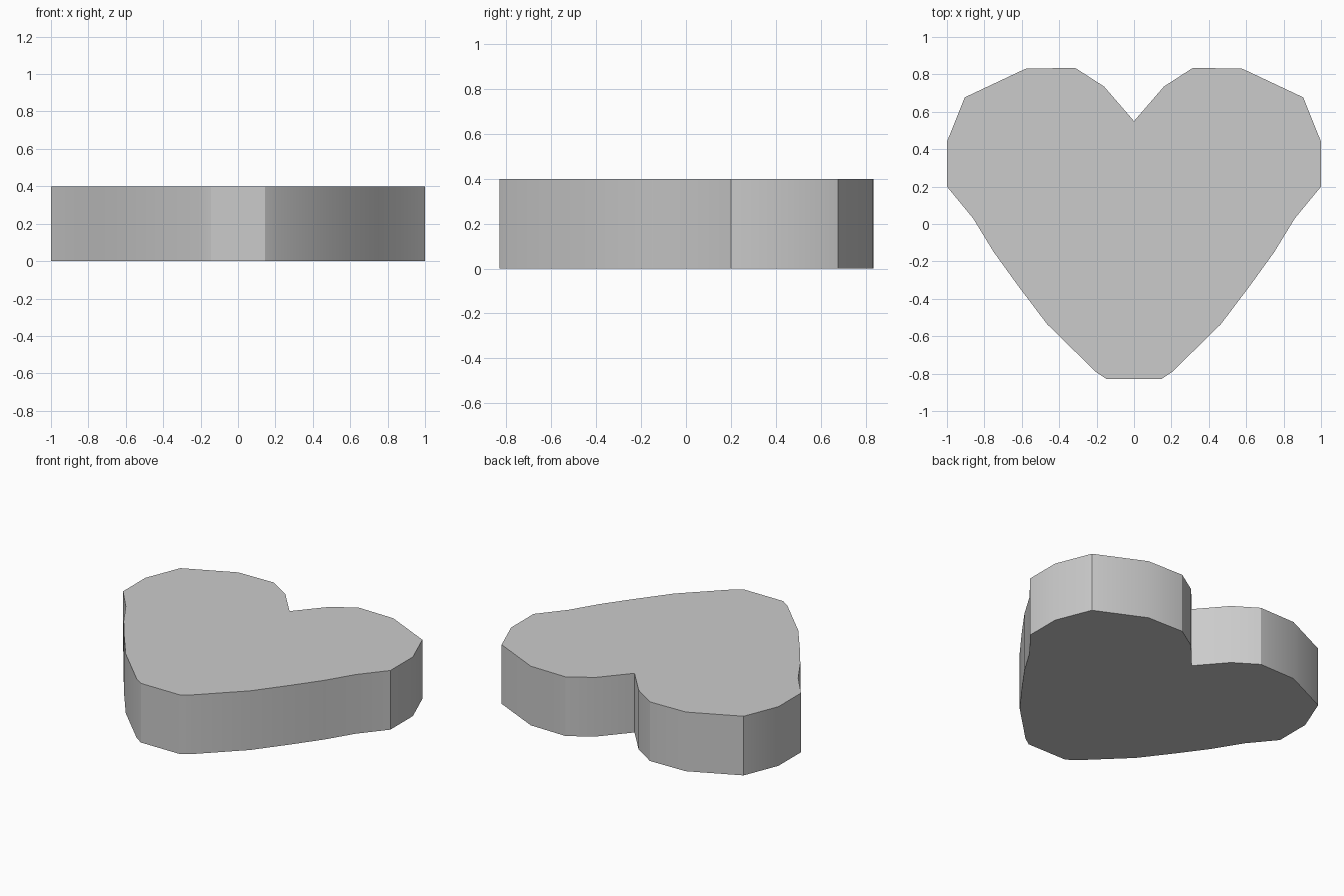
import bpy, bmesh, math

if "Cube" in bpy.data.objects:
    bpy.data.objects.remove(bpy.data.objects["Cube"])

# Right half of the heart outline, from the notch round to the blunt tip
half = [(0, 0.55), (0.16, 0.735), (0.315, 0.835), (0.58, 0.83), (0.905, 0.677),
        (1.0, 0.44), (1.0, 0.20), (0.86, 0.03), (0.75, -0.15), (0.62, -0.33),
        (0.465, -0.535), (0.205, -0.79), (0.145, -0.83)]
HEIGHT = 0.4

# Mirror the half to close the outline
outline = half + [(-x, y) for x, y in reversed(half[1:])]

# Heart slab: flat face extruded upward
bm = bmesh.new()
base = bm.faces.new([bm.verts.new((x, y, 0)) for x, y in outline])
top = bmesh.ops.extrude_face_region(bm, geom=[base], use_keep_orig=True)["geom"]
bmesh.ops.translate(bm, vec=(0, 0, HEIGHT),
                    verts=[v for v in top if isinstance(v, bmesh.types.BMVert)])
bmesh.ops.recalc_face_normals(bm, faces=bm.faces[:])
mesh = bpy.data.meshes.new("heart_slab")
bm.to_mesh(mesh)
bm.free()

heart = bpy.data.objects.new("heart_slab", mesh)
bpy.context.collection.objects.link(heart)

# Smooth side wall, sharp corners and caps
bpy.context.view_layer.objects.active = heart
heart.select_set(True)
bpy.ops.object.shade_smooth_by_angle(angle=math.radians(30))
